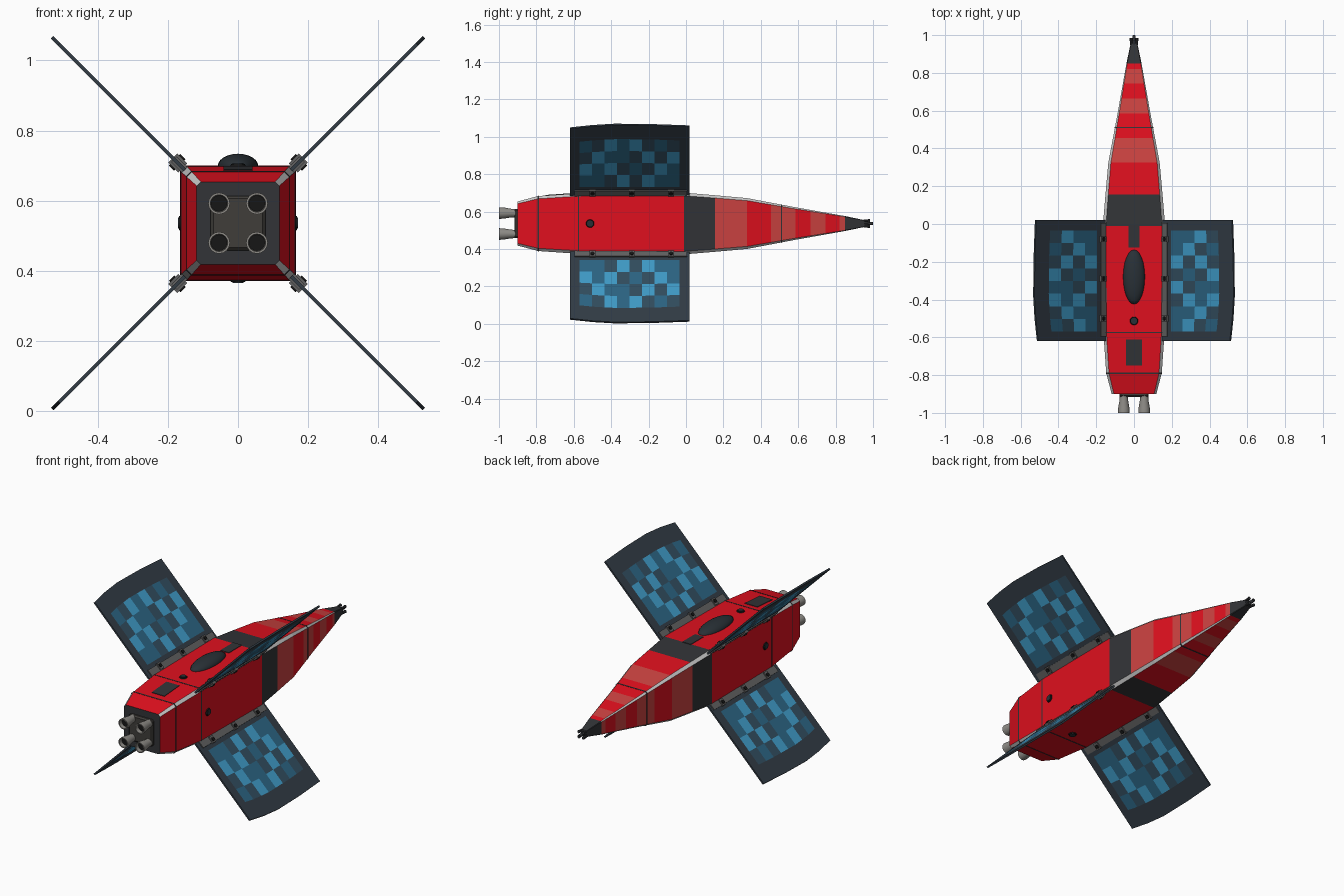
import bpy, bmesh, math
from mathutils import Matrix, Vector

if "Cube" in bpy.data.objects:
    bpy.data.objects.remove(bpy.data.objects["Cube"])

C = 0.536  # height of the centre line


def mat(name, r, g, b):
    m = bpy.data.materials.new(name)
    m.diffuse_color = (r, g, b, 1)
    m.use_nodes = True
    m.node_tree.nodes["Principled BSDF"].inputs["Base Color"].default_value = m.diffuse_color
    return m


RED = mat("red", 0.74, 0.005, 0.013)
PALE = mat("pale_red", 0.60, 0.055, 0.052)
DARK = mat("charcoal", 0.032, 0.034, 0.038)
TRIM = mat("light_trim", 0.55, 0.55, 0.53)
METAL = mat("metal", 0.27, 0.26, 0.24)
STEEL = mat("rail_grey", 0.12, 0.12, 0.12)
GLASS = mat("canopy", 0.022, 0.03, 0.037)
BLACK = mat("black", 0.008, 0.008, 0.008)
FRAME = mat("panel_frame", 0.032, 0.045, 0.06)
BLUE = mat("cell_blue", 0.05, 0.33, 0.58)
MID = mat("cell_mid", 0.025, 0.13, 0.23)
DEEP = mat("cell_deep", 0.032, 0.075, 0.115)


def finish(bm, name, mats, smooth=None, recalc=True):
    if recalc:
        bmesh.ops.recalc_face_normals(bm, faces=bm.faces)
    me = bpy.data.meshes.new(name)
    bm.to_mesh(me)
    bm.free()
    for m in mats:
        me.materials.append(m)
    ob = bpy.data.objects.new(name, me)
    bpy.context.collection.objects.link(ob)
    if smooth:
        bpy.context.view_layer.objects.active = ob
        bpy.ops.object.select_all(action='DESELECT')
        ob.select_set(True)
        bpy.ops.object.shade_smooth_by_angle(angle=math.radians(smooth))
    return ob


# Hull half-width along y
PROFILE = [(-0.9, .118), (-0.79, .147), (-0.575, .162), (0, .165), (.325, .136),
           (.585, .087), (.85, .04), (.955, .018)]


def half(y):
    for (a, ha), (b, hb) in zip(PROFILE, PROFILE[1:]):
        if y <= b:
            return ha + (hb - ha) * (y - a) / (b - a)
    return PROFILE[-1][1]


def loft(name, ys, pick, mats, grow=0.0):
    """Chamfered square hull section through the stations ys; pick(segment, side) gives the material."""
    bm = bmesh.new()
    rings = []
    for y in ys:
        h = half(y) + grow
        k = h * 0.9
        pts = [(h, -k), (h, k), (k, h), (-k, h), (-h, k), (-h, -k), (-k, -h), (k, -h)]
        rings.append([bm.verts.new((x, y, C + z)) for x, z in pts])
    for s, (a, b) in enumerate(zip(rings, rings[1:])):
        for i in range(8):
            j = (i + 1) % 8
            bm.faces.new((a[i], a[j], b[j], b[i])).material_index = pick(s, i)
    for r in (rings[0], rings[-1]):
        bm.faces.new(r).material_index = 2
    return finish(bm, name, mats)


# Hull: the nose stripes alternate between the flanks and the top and bottom
STATIONS = [-0.9, -0.79, -0.575, -0.01, .155, .325, .455, .585, .665, .745, .82, .85, .955]


def hull_mat(s, i):
    if s == 11 or (s == 3 and i % 2 == 0):
        return 2
    if i % 2:
        return 3
    if s < 3:
        return 0
    return (s + (1 if i in (0, 4) else 0)) % 2


loft("hull", STATIONS, hull_mat, [RED, PALE, DARK, TRIM])
for n, y in enumerate((-0.79, -0.575, 0.51)):
    loft(f"panel_seam_{n}", [y - .003, y + .003], lambda s, i: 2, [DARK] * 3, .0015)


def box(name, size, matrix, m):
    bm = bmesh.new()
    bmesh.ops.create_cube(bm, size=1, matrix=matrix @ Matrix.Diagonal((*size, 1)))
    return finish(bm, name, [m])


def lathe(name, prof, x, z, m, seg=16):
    """Revolve (radius, y) points around a line parallel to y."""
    bm = bmesh.new()
    rings = [[bm.verts.new((x + r * math.cos(t), y, z + r * math.sin(t)))
              for t in (2 * math.pi * i / seg for i in range(seg))] for r, y in prof]
    for a, b in zip(rings, rings[1:]):
        for i in range(seg):
            j = (i + 1) % seg
            bm.faces.new((a[i], a[j], b[j], b[i]))
    bm.faces.new(rings[0])
    bm.faces.new(rings[-1])
    return finish(bm, name, [m], 40)


def disc(name, r, depth, matrix, m, r2=None, seg=16):
    bm = bmesh.new()
    bmesh.ops.create_cone(bm, cap_ends=True, segments=seg, radius1=r, radius2=r if r2 is None else r2,
                          depth=depth, matrix=matrix)
    return finish(bm, name, [m], 40)


# Engine plate and four hollow nozzles
plate = box("engine_plate", (.156, .03, .156), Matrix.Translation((0, -.902, C)), mat("plate", .05, .047, .042))
bev = plate.modifiers.new("bevel", 'BEVEL')
bev.width = .008
bev.segments = 1
for sx in (-1, 1):
    for sz in (-1, 1):
        x, z = sx * .054, C + sz * .056
        lathe("engine_nozzle", [(.022, -.905), (.023, -.935), (.030, -.975), (.031, -1.0),
                                (.025, -1.0), (.020, -.94)], x, z, METAL)
        disc("nozzle_throat", .0235, .004, Matrix.Translation((x, -.975, z)) @ Matrix.Rotation(math.pi / 2, 4, 'X'), BLACK)

# Nose tip cluster
lathe("nose_collar", [(.018, .94), (.02, .955), (.014, .97)], 0, C, DARK, 8)
lathe("nose_probe", [(.009, .96), (.009, .995), (.006, 1.0)], 0, C, DARK, 8)
for sx in (-1, 1):
    for sz in (-1, 1):
        lathe("nose_thruster", [(.006, .948), (.007, .965), (.009, .985)], sx * .015, C + sz * .015, DARK, 8)

# Canopy dome
bm = bmesh.new()
bmesh.ops.create_uvsphere(bm, u_segments=24, v_segments=12, radius=1,
                          matrix=Matrix.Translation((0, -.28, C + .162)) @ Matrix.Diagonal((.058, .145, .036, 1)))
finish(bm, "canopy_dome", [GLASS], 60)

# Top vents follow the slope of the hull
for name, y0, y1, w in (("rear_vent", -.75, -.61, .084), ("front_vent", -.125, -.005, .056)):
    ym = (y0 + y1) / 2
    slope = math.atan2(half(y1) - half(y0), y1 - y0)
    box(name, (w, y1 - y0, .006), Matrix.Translation((0, ym, C + half(ym))) @ Matrix.Rotation(slope, 4, 'X'), DARK)

# Portholes on the four faces
for q in range(4):
    turn = Matrix.Translation((0, -.513, C)) @ Matrix.Rotation(q * math.pi / 2, 4, 'Y')
    disc("porthole", .024, .01, turn @ Matrix.Translation((0, 0, .163)), BLACK, .02)
    disc("porthole_glass", .016, .004, turn @ Matrix.Translation((0, 0, .169)), GLASS)

# Four diagonal solar wings
TIP = [(.02, .737), (-.18, .747), (-.38, .75), (-.5, .74), (-.62, .722)]


def tip(y):
    for (a, ua), (b, ub) in zip(TIP, TIP[1:]):
        if y >= b:
            return ua + (ub - ua) * (y - a) / (b - a)
    return TIP[-1][1]


for n in range(4):
    # local axes: x runs outwards, y along the hull, z is the panel normal
    M = Matrix.Translation((0, 0, C)) @ Matrix.Rotation(math.radians(45 + 90 * n), 4, 'Y')
    bm = bmesh.new()
    outline = [(.215, -.62), (.215, .02)] + [(u, y) for y, u in TIP]
    lo, hi = [[bm.verts.new(M @ Vector((u, y, s * .005))) for u, y in outline] for s in (-1, 1)]
    bm.faces.new(lo)
    bm.faces.new(hi)
    for i in range(len(outline)):
        j = (i + 1) % len(outline)
        bm.faces.new((lo[i], lo[j], hi[j], hi[i]))
    finish(bm, f"wing_panel_{n}", [FRAME])

    # checkered cells on both sides
    bm = bmesh.new()
    for s in (-1, 1):
        for i in range(8):
            for j in range(4):
                ya, yb = -.57 + .067 * i, -.57 + .067 * (i + 1)
                ua, ub = .283 + .0905 * j, .283 + .0905 * (j + 1)
                corners = [(ua, ya), (ub, ya), (ub, yb), (ua, yb)][::s]
                f = bm.faces.new([bm.verts.new(M @ Vector((u + (tip(y) - .75) * (u - .283) / .36, y, s * .0065)))
                                  for u, y in corners])
                f.material_index = (0 if (i // 2 + j) % 3 else 1) if (i + j) % 2 else (2 if (i + 2 * j) % 3 else 1)
    finish(bm, f"solar_cells_{n}", [BLUE, MID, DEEP], recalc=False)

    # hinge rail with end strips and bolts
    box(f"hinge_rail_{n}", (.045, .6, .022), M @ Matrix.Translation((.235, -.295, 0)), STEEL)
    for y in (-.5, -.29, -.08):
        box("hinge_bracket", (.04, .03, .036), M @ Matrix.Translation((.243, y, 0)), STEEL)
        disc("hinge_bolt", .011, .046, M @ Matrix.Translation((.245, y, 0)), BLACK, seg=10)
